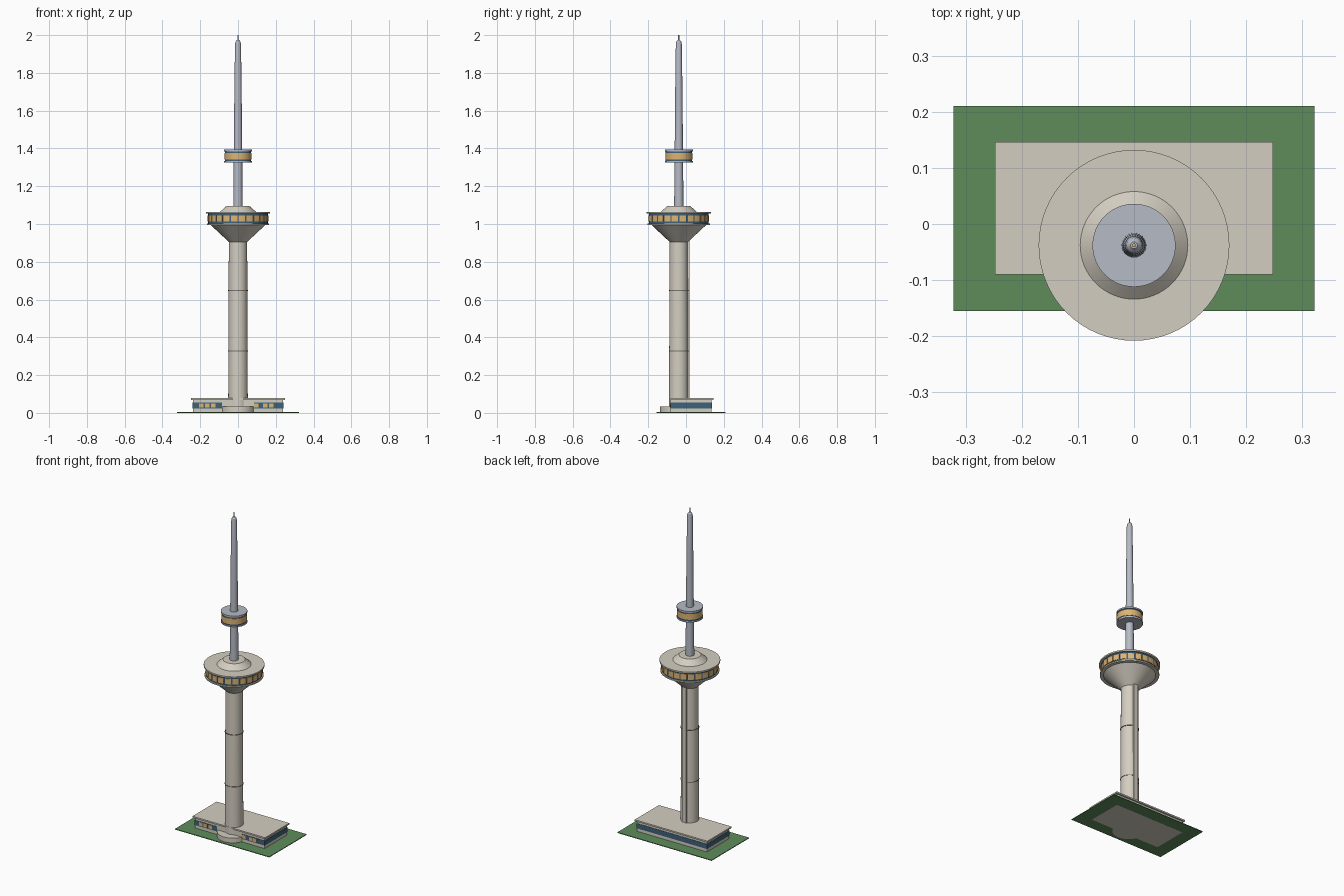
import bpy, bmesh, math

if "Cube" in bpy.data.objects:
    bpy.data.objects.remove(bpy.data.objects["Cube"])

AXIS_Y = -0.038          # tower axis


def material(name, rgb):
    m = bpy.data.materials.new(name)
    lin = [((c / 255 + 0.055) / 1.055) ** 2.4 for c in rgb]
    m.diffuse_color = (*lin, 1)
    m.use_nodes = True
    m.node_tree.nodes["Principled BSDF"].inputs["Base Color"].default_value = m.diffuse_color
    return m


concrete = material("concrete", (212, 206, 193))
metal = material("mast_grey", (182, 187, 198))
glass = material("blue_glass", (62, 98, 122))
amber = material("amber_window", (222, 180, 115))
grass = material("grass", (94, 140, 91))
dark = material("dark_joint", (120, 117, 110))


def finish(name, bm, mat, smooth=False):
    bmesh.ops.recalc_face_normals(bm, faces=bm.faces)
    me = bpy.data.meshes.new(name)
    bm.to_mesh(me)
    bm.free()
    me.materials.append(mat)
    ob = bpy.data.objects.new(name, me)
    bpy.context.collection.objects.link(ob)
    if smooth:
        bpy.ops.object.select_all(action='DESELECT')
        ob.select_set(True)
        bpy.context.view_layer.objects.active = ob
        bpy.ops.object.shade_smooth_by_angle(angle=math.radians(28))
    return ob


def lathe(name, profile, mat, y=AXIS_Y, n=64):
    """Closed solid turned from (radius, height) points."""
    bm = bmesh.new()
    rings = [[bm.verts.new((r * math.cos(2 * math.pi * i / n),
                            y + r * math.sin(2 * math.pi * i / n), z))
              for i in range(n)] for r, z in profile]
    for a, b in zip(rings, rings[1:]):
        for i in range(n):
            j = (i + 1) % n
            bm.faces.new((a[i], a[j], b[j], b[i]))
    bm.faces.new(rings[0])
    bm.faces.new(rings[-1])
    return finish(name, bm, mat, True)


def disc(name, r, z0, z1, mat, y=AXIS_Y, n=64):
    return lathe(name, [(r, z0), (r, z1)], mat, y, n)


def add_box(bm, x0, x1, y0, y1, z0, z1):
    vs = bmesh.ops.create_cube(bm, size=1)['verts']
    for v in vs:
        v.co = (x1 if v.co.x > 0 else x0,
                y1 if v.co.y > 0 else y0,
                z1 if v.co.z > 0 else z0)


def boxes(name, mat, *dims):
    bm = bmesh.new()
    for d in dims:
        add_box(bm, *d)
    return finish(name, bm, mat)


def pane_ring(name, r, z0, z1, count, fill, mat):
    """Ring of thin curved panes with gaps between them."""
    bm = bmesh.new()
    step = 2 * math.pi / count
    for k in range(count):
        cols = []
        for s in range(4):
            a = step * (k + (1 - fill) / 2 + fill * s / 3)
            cols.append([bm.verts.new((q * math.cos(a), AXIS_Y + q * math.sin(a), z))
                         for q, z in ((r, z0), (r, z1), (r - 0.004, z1), (r - 0.004, z0))])
        for a, b in zip(cols, cols[1:]):
            for i in range(4):
                j = (i + 1) % 4
                bm.faces.new((a[i], b[i], b[j], a[j]))
        bm.faces.new(cols[0])
        bm.faces.new(cols[-1])
    return finish(name, bm, mat)


# Ground and low building
boxes("lawn", grass, (-0.322, 0.322, -0.155, 0.21, 0.0006, 0.005))
boxes("building_walls", concrete, (-0.238, 0.238, -0.081, 0.136, 0, 0.07))
boxes("building_roof", concrete, (-0.248, 0.248, -0.09, 0.146, 0.069, 0.078))
boxes("building_window_bands", glass,
      (-0.24, 0.24, 0.13, 0.138, 0.024, 0.054),
      (-0.24, -0.232, -0.083, 0.138, 0.024, 0.054),
      (0.232, 0.24, -0.083, 0.138, 0.024, 0.054),
      (-0.24, -0.085, -0.083, -0.077, 0.024, 0.054),
      (0.085, 0.24, -0.083, -0.077, 0.024, 0.054))
boxes("building_lit_windows", amber,
      *[(x - 0.012, x + 0.012, -0.0845, -0.080, 0.029, 0.051)
        for x in (-0.195, -0.163, -0.13, 0.097, 0.145, 0.175)])
disc("entrance_drum", 0.09, 0, 0.034, concrete, y=-0.047)

# Shaft with joints and rear service rib
lathe("shaft", [(0.052, 0.002), (0.0485, 0.93)], concrete)
for z in (0.328, 0.648):
    disc("shaft_joint", 0.0525, z - 0.002, z + 0.002, dark)
boxes("service_rib", concrete,
      (-0.014, 0.014, AXIS_Y + 0.03, AXIS_Y + 0.056, 0.07, 0.92))

# Main observation deck
lathe("deck_cone", [(0.0485, 0.905), (0.146, 0.996)], concrete)
disc("deck_floor", 0.165, 0.995, 1.003, concrete)
disc("deck_glazing", 0.158, 1.002, 1.056, glass)
pane_ring("deck_panes", 0.1605, 1.012, 1.045, 24, 0.82, amber)
disc("deck_roof", 0.17, 1.055, 1.064, concrete)
lathe("deck_crown", [(0.097, 1.063), (0.062, 1.094)], concrete)

# Upper pod
disc("pod_floor", 0.074, 1.325, 1.333, metal)
disc("pod_glazing", 0.070, 1.332, 1.386, glass)
disc("pod_window_band", 0.0715, 1.341, 1.376, amber)
disc("pod_roof", 0.074, 1.385, 1.394, metal)

# Mast and tip
lathe("mast", [(0.025, 1.06), (0.022, 1.39), (0.0195, 1.68), (0.016, 1.95),
               (0.013, 1.966), (0.006, 1.974)], metal, n=32)
disc("antenna_tip", 0.0035, 1.97, 1.997, metal, n=12)
disc("beacon", 0.0035, 1.996, 2.0, amber, n=12)
